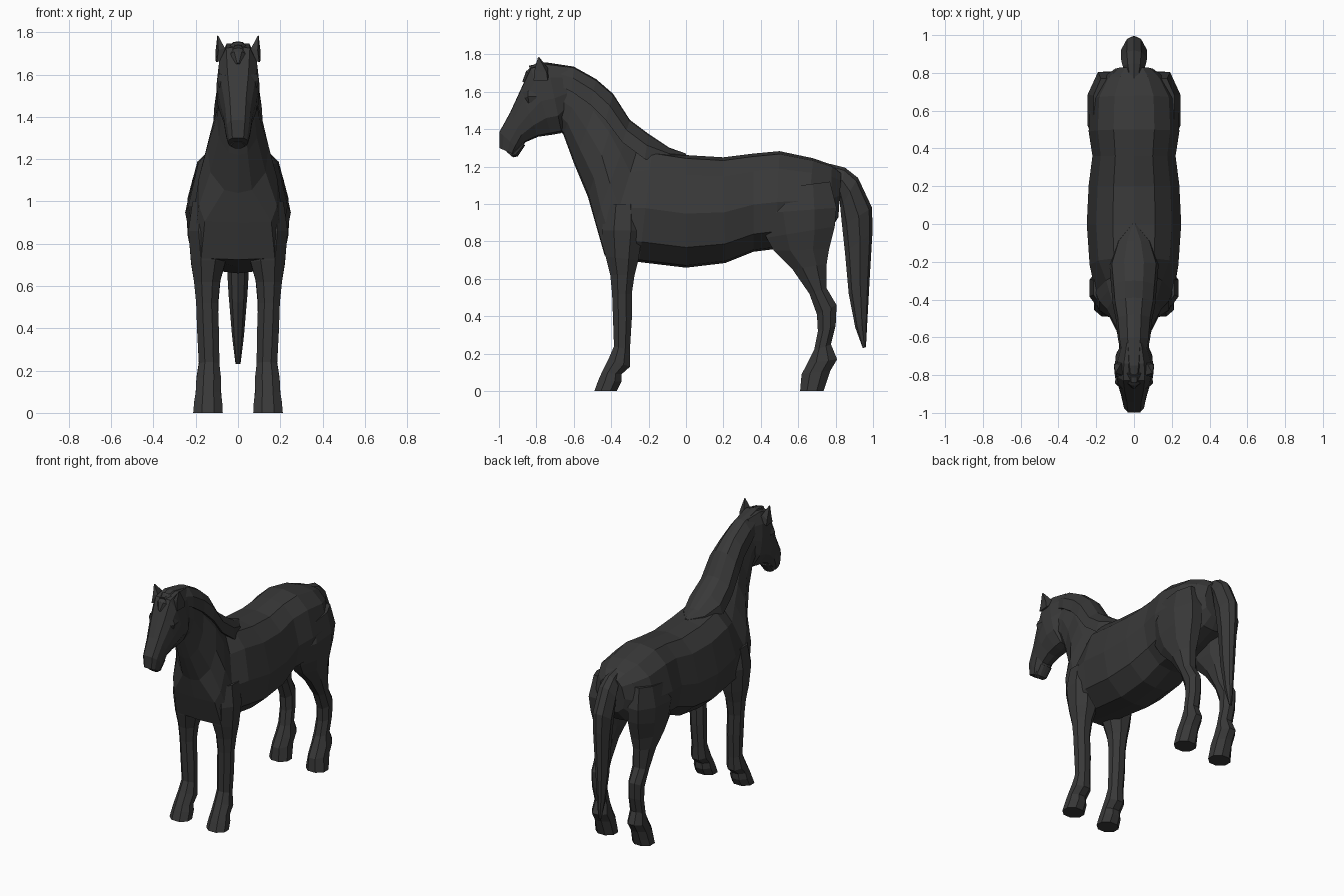
import bpy, bmesh, math
from mathutils import Vector

coat = bpy.data.materials.new("charcoal coat")
coat.diffuse_color = (0.04, 0.04, 0.04, 1)


def loft(name, rings):
    """Skin a list of equal-length closed rings, cap both ends, shade flat."""
    bm = bmesh.new()
    vs = [[bm.verts.new(p) for p in ring] for ring in rings]
    n = len(vs[0])
    for a, b in zip(vs, vs[1:]):
        for i in range(n):
            j = (i + 1) % n
            bm.faces.new((a[i], a[j], b[j], b[i]))
    bm.faces.new(vs[0])
    bm.faces.new(vs[-1])
    bmesh.ops.recalc_face_normals(bm, faces=bm.faces)
    me = bpy.data.meshes.new(name)
    bm.to_mesh(me)
    bm.free()
    me.materials.append(coat)
    ob = bpy.data.objects.new(name, me)
    bpy.context.collection.objects.link(ob)
    return ob


def section(y0, z0, y1, z1, w, shape):
    """Symmetric ring in a slanted plane from (y0,z0) to (y1,z1).
    shape holds (distance along, fraction of half width)."""
    half = [(w * f, y0 + (y1 - y0) * t, z0 + (z1 - z0) * t) for t, f in shape]
    return half + [(-x, y, z) for x, y, z in reversed(half) if x > 1e-6]


def mirrored(ob):
    m = ob.modifiers.new("Mirror", 'MIRROR')
    m.use_axis = (True, False, False)
    return ob


# Cross-section shapes, top to bottom
BARREL = [(0, 0), (.03, .45), (.18, .8), (.52, 1), (.82, .86), (.98, .42), (1, 0)]
CHEST = [(0, 0), (.05, .3), (.3, .72), (.6, 1), (.85, 1), (.99, .85), (1, 0)]
NECK = [(0, 0), (.05, .3), (.3, .8), (.55, 1), (.8, .9), (.97, .45), (1, 0)]
SKULL = [(0, 0), (.01, .55), (.2, .88), (.5, 1), (.75, .95), (.97, .5), (1, 0)]

# Torso and neck in one skin
loft("torso_and_neck", [section(*r) for r in [
    (.83, 1.17, .815, .93, .10, BARREL),
    (.78, 1.21, .77, .86, .165, BARREL),
    (.68, 1.245, .64, .81, .23, BARREL),
    (.50, 1.283, .48, .76, .24, BARREL),
    (.36, 1.27, .36, .745, .22, BARREL),
    (.20, 1.25, .21, .685, .24, BARREL),
    (.0, 1.262, .0, .66, .25, BARREL),
    (-.18, 1.29, -.25, .69, .235, BARREL),
    (-.24, 1.36, -.435, .725, .205, CHEST),
    (-.29, 1.43, -.485, .90, .185, CHEST),
    (-.36, 1.53, -.525, 1.04, .145, NECK),
    (-.45, 1.62, -.60, 1.22, .10, NECK),
    (-.55, 1.69, -.655, 1.37, .083, NECK),
    (-.66, 1.73, -.70, 1.43, .075, NECK),
]])

# Head from poll to lips
loft("head", [section(*r) for r in [
    (-.63, 1.735, -.64, 1.45, .07, SKULL),
    (-.74, 1.75, -.665, 1.38, .098, SKULL),
    (-.83, 1.73, -.72, 1.37, .102, SKULL),
    (-.885, 1.61, -.79, 1.36, .09, SKULL),
    (-.94, 1.49, -.86, 1.33, .07, SKULL),
    (-.998, 1.385, -.885, 1.285, .06, SKULL),
    (-.998, 1.30, -.91, 1.26, .048, SKULL),
]])

# Mane draped over the crest, ending at the withers
MANE = [(0, 0), (.05, .4), (.45, .9), (1, 1), (1, 0)]
loft("mane", [section(*r) for r in [
    (-.84, 1.74, -.82, 1.68, .035, MANE),
    (-.75, 1.758, -.73, 1.66, .06, MANE),
    (-.60, 1.735, -.61, 1.60, .085, MANE),
    (-.48, 1.668, -.51, 1.53, .095, MANE),
    (-.39, 1.59, -.43, 1.45, .112, MANE),
    (-.30, 1.45, -.34, 1.33, .12, MANE),
    (-.20, 1.375, -.22, 1.24, .13, MANE),
    (-.09, 1.302, -.09, 1.23, .09, MANE),
    (.0, 1.27, .0, 1.25, .01, MANE),
]])

# Forelock on the brow
loft("forelock", [section(*r) for r in [
    (-.80, 1.755, -.77, 1.70, .05, MANE),
    (-.855, 1.71, -.82, 1.68, .045, MANE),
    (-.875, 1.655, -.85, 1.64, .012, MANE),
]])

# Tail
TAIL = [(0, 0), (.1, .55), (.45, 1), (.85, .6), (1, 0)]
loft("tail", [section(*r) for r in [
    (.77, 1.215, .79, 1.08, .04, TAIL),
    (.85, 1.195, .82, 1.04, .06, TAIL),
    (.92, 1.14, .825, .98, .07, TAIL),
    (.995, .98, .835, .88, .068, TAIL),
    (.997, .85, .85, .74, .058, TAIL),
    (.982, .60, .87, .52, .045, TAIL),
    (.97, .38, .905, .34, .028, TAIL),
    (.962, .235, .945, .23, .012, TAIL),
]])


def leg_ring(zf, zb, yf, yb, xi, xo):
    """Eight-sided ring; front and back edge may sit at different heights."""
    pts = []
    for k in range(8):
        a = math.radians(22.5 + 45 * k)
        u, v = math.cos(a) / .924, math.sin(a) / .924
        t = (v + 1) / 2
        pts.append(((xi + xo) / 2 + u * (xo - xi) / 2,
                    yf + (yb - yf) * t, zf + (zb - zf) * t))
    return pts


# Front legs: front z, back z, front y, back y, inner x, outer x
mirrored(loft("front_leg", [leg_ring(*r) for r in [
    (1.0, 1.0, -.43, -.24, .08, .215),
    (.86, .86, -.45, -.23, .07, .235),
    (.72, .70, -.43, -.255, .06, .222),
    (.62, .62, -.405, -.275, .085, .208),
    (.52, .52, -.395, -.29, .095, .198),
    (.38, .38, -.39, -.29, .09, .193),
    (.24, .22, -.385, -.30, .088, .185),
    (.17, .13, -.415, -.30, .08, .197),
    (.10, .09, -.45, -.345, .082, .20),
    (.06, .05, -.468, -.345, .075, .207),
    (.0, .0, -.49, -.37, .072, .212),
]]))

# Hind legs with haunch and hock
mirrored(loft("hind_leg", [leg_ring(*r) for r in [
    (1.08, 1.12, .46, .77, .08, .215),
    (.95, .98, .40, .805, .06, .245),
    (.82, .88, .43, .795, .05, .238),
    (.75, .76, .47, .765, .06, .22),
    (.65, .68, .57, .752, .08, .205),
    (.52, .55, .66, .752, .092, .195),
    (.41, .46, .70, .805, .095, .192),
    (.32, .35, .705, .80, .095, .188),
    (.22, .25, .685, .775, .09, .185),
    (.15, .17, .65, .808, .08, .197),
    (.09, .11, .618, .772, .08, .20),
    (.0, .0, .61, .735, .072, .212),
]]))

# Ears: pointed, slightly cupped
mirrored(loft("ear", [
    [(.045, -.79, 1.67), (.10, -.815, 1.66), (.105, -.74, 1.66), (.055, -.73, 1.70)],
    [(.062, -.80, 1.725), (.093, -.81, 1.715), (.107, -.745, 1.705), (.07, -.74, 1.73)],
    [(.094, -.79, 1.785), (.097, -.792, 1.784), (.098, -.786, 1.784), (.095, -.785, 1.786)],
]))

# Brow ridge over each eye
mirrored(loft("eye_brow", [
    [(.06, -.875, 1.60), (.07, -.87, 1.565), (.06, -.86, 1.54), (.05, -.87, 1.57)],
    [(.088, -.845, 1.605), (.10, -.845, 1.575), (.09, -.84, 1.54), (.07, -.84, 1.57)],
    [(.09, -.80, 1.60), (.098, -.80, 1.575), (.09, -.80, 1.55), (.07, -.80, 1.575)],
]))

# Lower lip
loft("lower_lip", [section(*r) for r in [
    (-.88, 1.33, -.86, 1.315, .045, SKULL),
    (-.945, 1.29, -.90, 1.255, .042, SKULL),
    (-.96, 1.28, -.925, 1.25, .03, SKULL),
]])
